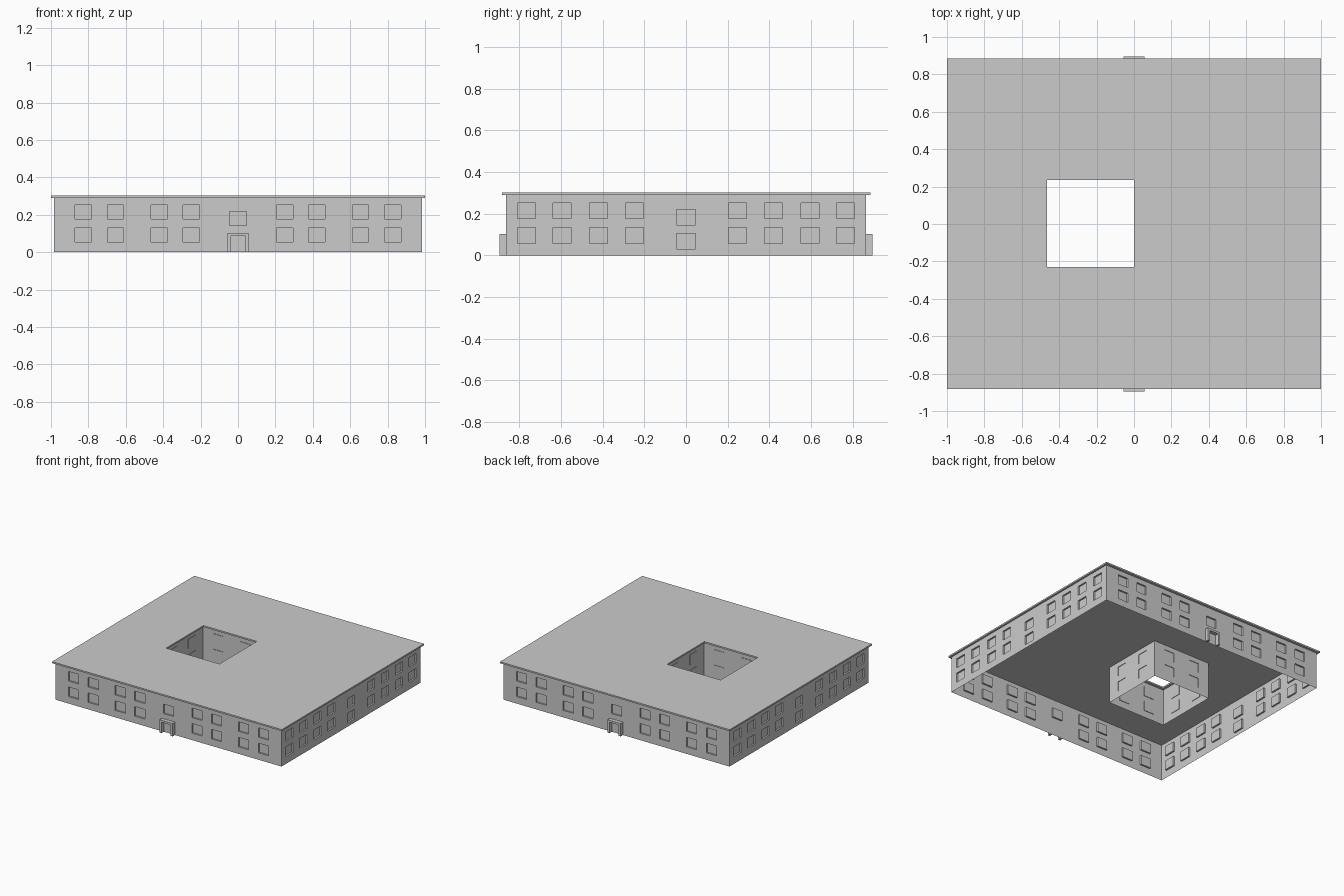
import bpy, math
from mathutils import Matrix

if "Cube" in bpy.data.objects:
    bpy.data.objects.remove(bpy.data.objects["Cube"])

HX, HY = 0.985, 0.865                # outer wall half sizes
ROOF_Z, TOP_Z = 0.29, 0.302
CX, CY, CHX, CHY = -0.2325, 0.002, 0.252, 0.252   # courtyard centre and half sizes


def make(name, verts, faces, matrix=Matrix()):
    mesh = bpy.data.meshes.new(name)
    mesh.from_pydata([matrix @ Matrix.Translation(v).to_translation() for v in verts], [], faces)
    mesh.validate()
    mesh.update()
    obj = bpy.data.objects.new(name, mesh)
    bpy.context.collection.objects.link(obj)
    return obj


def wall(name, half, y, windows, depth, matrix):
    """Thin wall facing local -y, with window panels set in (or out) by depth."""
    verts, faces = [], []

    def quad(*pts):
        faces.append(tuple(range(len(verts), len(verts) + 4)))
        verts.extend(pts)

    us = sorted({-half, half, *[w[0] for w in windows], *[w[1] for w in windows]})
    zs = sorted({0, ROOF_Z, *[w[2] for w in windows], *[w[3] for w in windows]})
    for a, b in zip(us, us[1:]):
        for c, d in zip(zs, zs[1:]):
            mu, mz = (a + b) / 2, (c + d) / 2
            if not any(w[0] < mu < w[1] and w[2] < mz < w[3] for w in windows):
                quad((a, y, c), (b, y, c), (b, y, d), (a, y, d))
    for a, b, c, d in windows:
        rim = [(a, c), (b, c), (b, d), (a, d)]
        quad(*[(u, y + depth, z) for u, z in rim])
        for (u, z), (s, t) in zip(rim, rim[1:] + rim[:1]):
            quad((u, y, z), (s, y, t), (s, y + depth, t), (u, y + depth, z))
    return make(name, verts, faces, matrix)


def windows_at(centres, rows, half=0.044, height=0.075):
    return [(s * c - half, s * c + half, z, z + height)
            for c in centres for s in (-1, 1) for z in rows]


# Outer walls: long sides with a window over the door, short sides with two in the middle
long_windows = windows_at((0.25, 0.42, 0.655, 0.828), (0.055, 0.177)) + [(-0.045, 0.045, 0.142, 0.217)]
short_windows = windows_at((0.247, 0.42, 0.595, 0.766), (0.058, 0.177)) + [
    (-0.045, 0.045, 0.03, 0.104), (-0.045, 0.045, 0.145, 0.219)]
yard_windows = windows_at((0.115,), (0.055, 0.177))

for i, side in enumerate(("front", "right", "back", "left")):
    turn = Matrix.Rotation(i * math.pi / 2, 4, 'Z')
    long_side = i % 2 == 0
    wall(side + "_wall", HX if long_side else HY, -HY if long_side else -HX,
         long_windows if long_side else short_windows, 0.013, turn)
    # Courtyard walls face inwards, with thin raised windows
    wall("courtyard_wall_" + side, CHX, CHY, yard_windows, -0.004,
         Matrix.Translation((CX, CY, 0)) @ turn)

    # Door surround on the two long sides: an upside-down U profile pushed out from the wall
    if long_side:
        prof = [(-0.057, 0), (-0.057, 0.102), (0.057, 0.102), (0.057, 0),
                (0.04, 0), (0.04, 0.086), (-0.04, 0.086), (-0.04, 0)]
        verts = [(x, y, z) for y in (-0.895, -HY) for x, z in prof]
        faces = [(k, k + 8, (k + 1) % 8 + 8, (k + 1) % 8) for k in range(8)]
        for a, b, c, d in ((0, 1, 6, 7), (1, 2, 5, 6), (2, 3, 4, 5)):
            faces += [(a, b, c, d), (d + 8, c + 8, b + 8, a + 8)]
        # front faces look towards -y
        faces = [f[::-1] if max(f) < 8 or min(f) > 7 else f for f in faces]
        make(side + "_door_surround", verts, faces, turn)

# Flat overhanging roof slab with the courtyard opening
outer = [(-1, -0.883), (1, -0.883), (1, 0.885), (-1, 0.885)]
inner = [(-0.465, -0.23), (0, -0.23), (0, 0.235), (-0.465, 0.235)]
verts = [(x, y, z) for z in (ROOF_Z, TOP_Z) for ring in (outer, inner) for x, y in ring]
faces = []
for k in range(4):
    n = (k + 1) % 4
    faces += [(8 + k, 8 + n, 12 + n, 12 + k), (k, 4 + k, 4 + n, n),
              (k, n, 8 + n, 8 + k), (4 + n, 4 + k, 12 + k, 12 + n)]
make("roof", verts, faces)
